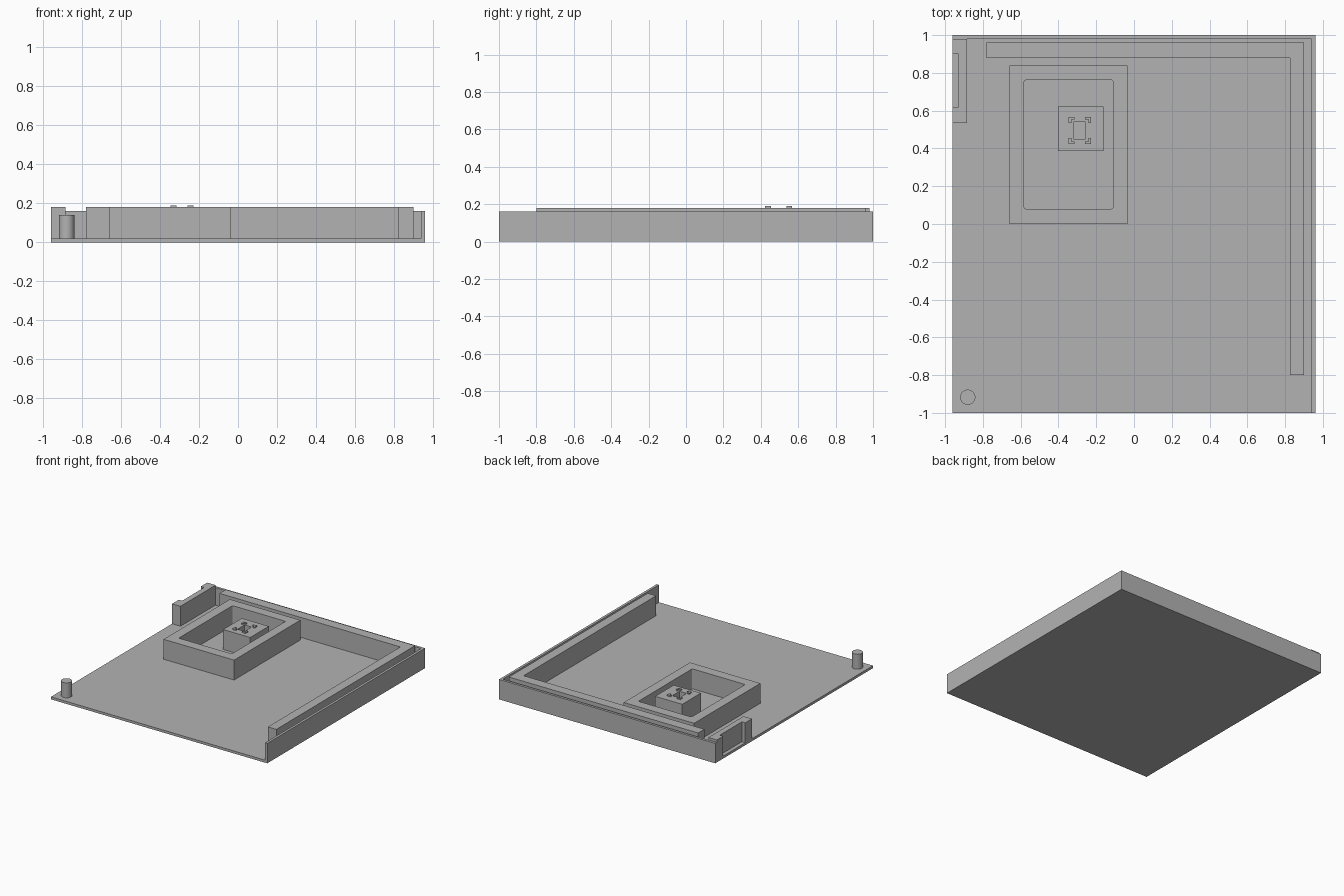
import bpy
import bmesh
from mathutils import Vector

old = bpy.data.objects.get("Cube")
if old:
    bpy.data.objects.remove(old, do_unlink=True)

GREY = (0.45, 0.45, 0.45, 1.0)
grey = bpy.data.materials.new("plain grey")
grey.use_nodes = True
grey.diffuse_color = GREY
grey.node_tree.nodes["Principled BSDF"].inputs["Base Color"].default_value = GREY

FLOOR = 0.02   # top of the base plate
RIM = 0.18     # top of the raised parts


def finish(bm, name):
    bmesh.ops.recalc_face_normals(bm, faces=bm.faces)
    mesh = bpy.data.meshes.new(name)
    bm.to_mesh(mesh)
    bm.free()
    mesh.materials.append(grey)
    obj = bpy.data.objects.new(name, mesh)
    bpy.context.collection.objects.link(obj)
    return obj


def rect(x0, x1, y0, y1):
    return [(x0, y0), (x1, y0), (x1, y1), (x0, y1)]


def prism(name, outline, z0, z1):
    """Extrude a flat outline from z0 up to z1."""
    bm = bmesh.new()
    face = bm.faces.new([bm.verts.new((x, y, z0)) for x, y in outline])
    ext = bmesh.ops.extrude_face_region(bm, geom=[face])
    top = [v for v in ext["geom"] if isinstance(v, bmesh.types.BMVert)]
    bmesh.ops.translate(bm, verts=top, vec=(0, 0, z1 - z0))
    return finish(bm, name)


def hollow_block(name, outer, inner, z0, z1, bottom=None, radius=0):
    """Block with a rectangular opening, closed at height bottom if given."""
    bm = bmesh.new()

    def loop(points, z):
        return [bm.verts.new((x, y, z)) for x, y in points]

    def bridge(a, b):
        return [bm.faces.new((a[i - 1], a[i], b[i], b[i - 1])) for i in range(4)]

    out_low, out_top = loop(outer, z0), loop(outer, z1)
    in_top = loop(inner, z1)
    in_low = loop(inner, z0 if bottom is None else bottom)
    bridge(out_low, out_top)
    bridge(out_top, in_top)
    bridge(in_top, in_low)
    if bottom is None:
        bridge(in_low, out_low)
    else:
        bm.faces.new(in_low)
        bm.faces.new(out_low)
    if radius:
        corners = [bm.edges.get(pair) for pair in zip(in_top, in_low)]
        bmesh.ops.bevel(bm, geom=corners, offset=radius, segments=3,
                        profile=0.5, affect='EDGES')
    return finish(bm, name)


# Base plate with a thin wall along the back and left sides
prism("base_plate", rect(-0.96, 0.94, -1, 0.98), 0, FLOOR)
prism("outer_wall", [(0.94, -1), (0.96, -1), (0.96, 1), (-0.96, 1),
                     (-0.96, 0.98), (0.94, 0.98)], 0, 0.16)

# Inner L-shaped rail
prism("inner_rail", [(0.825, -0.8), (0.9, -0.8), (0.9, 0.96), (-0.78, 0.96),
                     (-0.78, 0.88), (0.825, 0.88)], FLOOR, RIM)

# Corner bracket, notched on its outer side
prism("side_bracket", [(-0.96, 0.535), (-0.885, 0.535), (-0.885, 0.98),
                       (-0.96, 0.98), (-0.96, 0.9), (-0.93, 0.9),
                       (-0.93, 0.62), (-0.96, 0.62)], FLOOR, RIM)

# Box frame and the post inside it
hollow_block("box_frame", rect(-0.66, -0.035, 0, 0.84),
             rect(-0.582, -0.111, 0.08, 0.762), FLOOR, RIM, radius=0.01)
hollow_block("centre_post", rect(-0.402, -0.162, 0.386, 0.622),
             rect(-0.32, -0.257, 0.45, 0.54), FLOOR, RIM, bottom=0.13)

# Four small corner clips on the post
centre = Vector((-0.287, 0.495))
reach = Vector((0.059, 0.072))
ARM, THICK = 0.031, 0.014
for sx, side in ((-1, "right"), (1, "left")):
    for sy, end in ((-1, "front"), (1, "back")):
        shape = [(0, 0), (ARM, 0), (ARM, THICK), (THICK, THICK),
                 (THICK, ARM), (0, ARM)]
        prism(f"clip_{end}_{side}",
              [(centre.x + sx * (reach.x - u), centre.y + sy * (reach.y - v))
               for u, v in shape], RIM, RIM + 0.01)

# Round corner pin
bpy.ops.mesh.primitive_cylinder_add(vertices=48, radius=0.04, depth=0.12,
                                    location=(-0.88, -0.917, 0.08))
pin = bpy.context.object
pin.name = "corner_pin"
pin.data.materials.append(grey)
bpy.ops.object.shade_smooth_by_angle()
